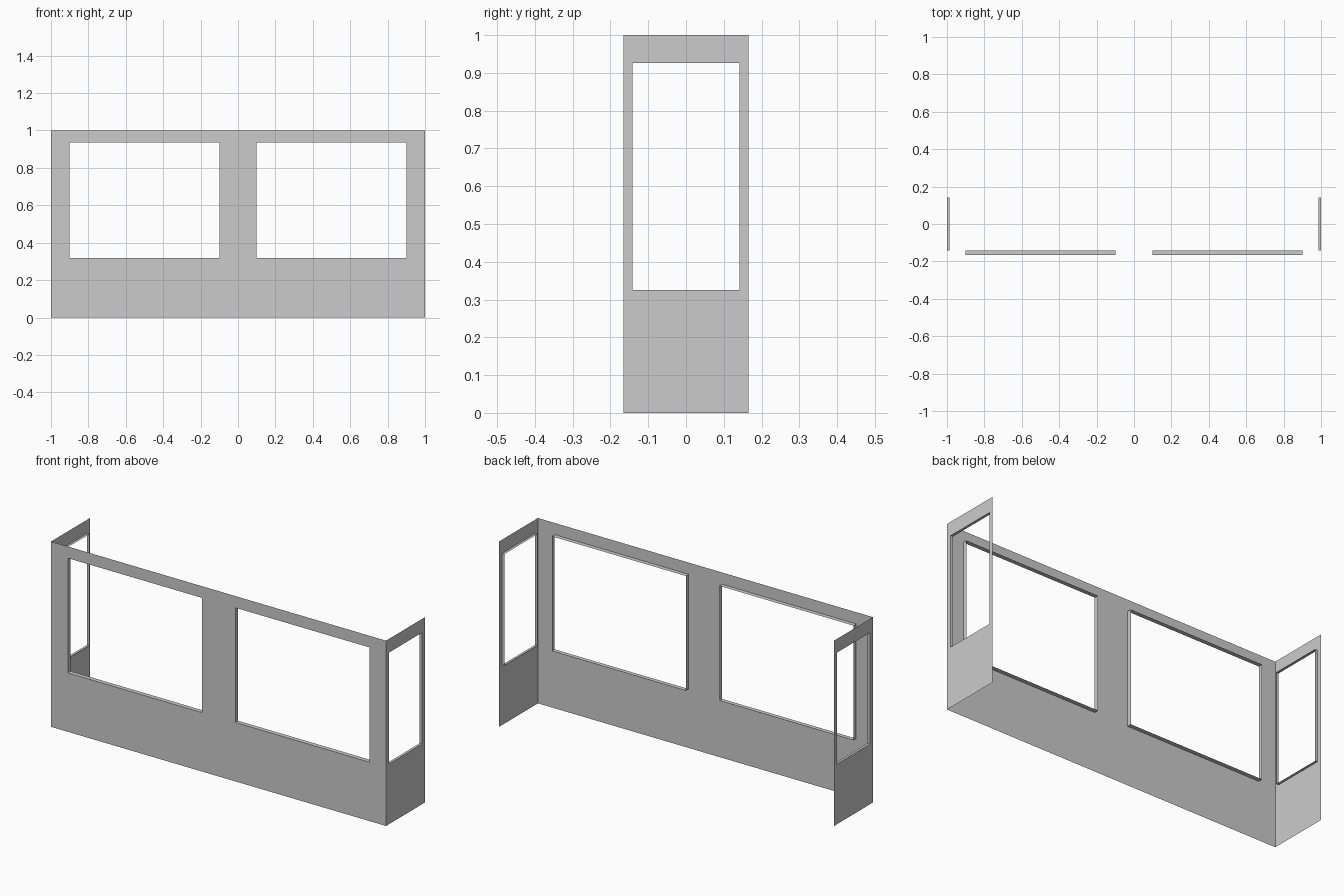
import bpy, bmesh
from mathutils import Vector

if "Cube" in bpy.data.objects:
    bpy.data.objects.remove(bpy.data.objects["Cube"])

HALF_LEN, HALF_DEPTH, HEIGHT = 1.0, 0.166, 1.0


def window_wall(name, origin, u_dir, half_width, windows, sill, head, reveal):
    """Single-sheet wall with window openings and reveals turned inward."""
    bm = bmesh.new()
    origin, u_dir, up = Vector(origin), Vector(u_dir), Vector((0, 0, 1))
    outward = u_dir.cross(up)

    def at(u, z, d=0.0):
        return origin + u_dir * u + up * z - outward * d

    # sheet: grid cells except the openings
    us = sorted({-half_width, half_width, *[e for w in windows for e in w]})
    zs = [0, sill, head, HEIGHT]
    for u0, u1 in zip(us, us[1:]):
        for i, (z0, z1) in enumerate(zip(zs, zs[1:])):
            if not (i == 1 and (u0, u1) in windows):
                bm.faces.new([bm.verts.new(at(*p)) for p in
                              ((u0, z0), (u1, z0), (u1, z1), (u0, z1))])

    # reveals: a shallow sleeve facing into each opening
    for u0, u1 in windows:
        loop = [(u0, sill), (u1, sill), (u1, head), (u0, head)]
        for a, b in zip(loop, loop[1:] + loop[:1]):
            bm.faces.new([bm.verts.new(p) for p in
                          (at(*a), at(*b), at(*b, reveal), at(*a, reveal))])

    bmesh.ops.remove_doubles(bm, verts=bm.verts, dist=1e-5)
    # merge the coplanar sheet cells
    bmesh.ops.dissolve_limit(bm, angle_limit=0.01, verts=bm.verts, edges=bm.edges)
    mesh = bpy.data.meshes.new(name)
    bm.to_mesh(mesh)
    bm.free()
    obj = bpy.data.objects.new(name, mesh)
    bpy.context.collection.objects.link(obj)
    return obj


# long front wall with two windows
window_wall("front_wall", (0, -HALF_DEPTH, 0), (1, 0, 0), HALF_LEN,
            [(-0.9, -0.1), (0.1, 0.9)], 0.318, 0.937, 0.024)

# short end walls with one window each
for name, s in (("right_wall", 1), ("left_wall", -1)):
    window_wall(name, (s * HALF_LEN, 0, 0), (0, s, 0), HALF_DEPTH,
                [(-0.141, 0.141)], 0.325, 0.926, 0.014)
